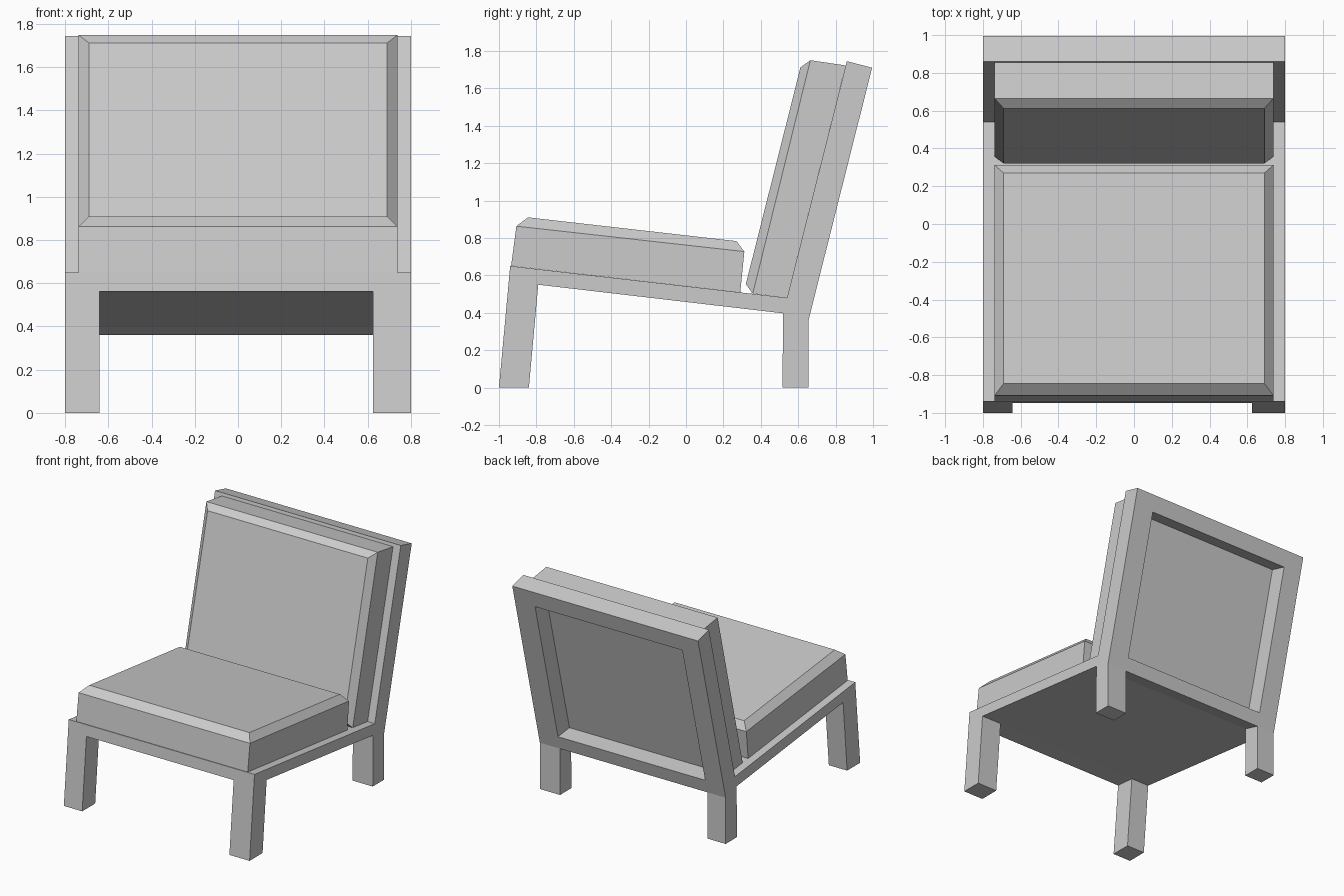
import bpy, bmesh

if "Cube" in bpy.data.objects:
    bpy.data.objects.remove(bpy.data.objects["Cube"])


def finish(name, bm):
    bmesh.ops.recalc_face_normals(bm, faces=bm.faces)
    mesh = bpy.data.meshes.new(name)
    bm.to_mesh(mesh)
    bm.free()
    ob = bpy.data.objects.new(name, mesh)
    bpy.context.collection.objects.link(ob)
    return ob


def prism(name, profile, x0, x1):
    """Extrude a (y, z) side profile from x0 to x1."""
    bm = bmesh.new()
    face = bm.faces.new([bm.verts.new((x0, y, z)) for y, z in profile])
    ext = bmesh.ops.extrude_face_region(bm, geom=[face])["geom"]
    verts = [v for v in ext if isinstance(v, bmesh.types.BMVert)]
    bmesh.ops.translate(bm, vec=(x1 - x0, 0, 0), verts=verts)
    return finish(name, bm)


def cushion(name, rings):
    """Loft rectangular rings (half width, edge a, edge b), chamfered on the last ring."""
    bm = bmesh.new()
    loops = []
    for w, (ya, za), (yb, zb) in rings:
        corners = ((-w, ya, za), (w, ya, za), (w, yb, zb), (-w, yb, zb))
        loops.append([bm.verts.new(c) for c in corners])
    for lo, hi in zip(loops, loops[1:]):
        for i in range(4):
            j = (i + 1) % 4
            bm.faces.new((lo[i], lo[j], hi[j], hi[i]))
    bm.faces.new(loops[0])
    bm.faces.new(loops[-1])
    return finish(name, bm)


def cut(ob, cutter):
    mod = ob.modifiers.new("cut", 'BOOLEAN')
    mod.operation = 'DIFFERENCE'
    mod.solver = 'EXACT'
    mod.object = cutter
    bpy.context.view_layer.objects.active = ob
    bpy.ops.object.modifier_apply(modifier=mod.name)
    bpy.data.objects.remove(cutter)


# Frame: legs, seat slab and backrest in one side profile
frame = prism("chair_frame", [
    (-1, 0), (-0.84, 0), (-0.79, 0.55), (0.52, 0.397), (0.515, 0), (0.655, 0),
    (0.655, 0.36), (0.995, 1.71), (0.86, 1.745), (0.54, 0.48), (-0.94, 0.65)], -0.8, 0.8)

# Gap between left and right legs
IN_L, IN_R = -0.642, 0.626
cut(frame, prism("leg_gap", [
    (-1.1, -0.1), (0.8, -0.1), (0.8, 0.319), (0.655, 0.36), (0.52, 0.397),
    (-0.79, 0.55), (-1.1, 0.575)], IN_L, IN_R))

# Open window of the backrest, down to the seat slab
cut(frame, prism("back_window", [
    (0.54, 0.48), (0.8, 0.45), (1.068, 1.555), (0.728, 1.647), (0.5, 0.6)], IN_L, IN_R))

# Cushions with chamfered fronts
cushion("seat_cushion", [
    (0.738, (-0.935, 0.65), (0.29, 0.509)),
    (0.738, (-0.907, 0.863), (0.312, 0.727)),
    (0.69, (-0.845, 0.91), (0.27, 0.783))])
cushion("back_cushion", [
    (0.738, (0.54, 0.48), (0.854, 1.722)),
    (0.738, (0.357, 0.502), (0.665, 1.75)),
    (0.69, (0.32, 0.553), (0.612, 1.712))])
